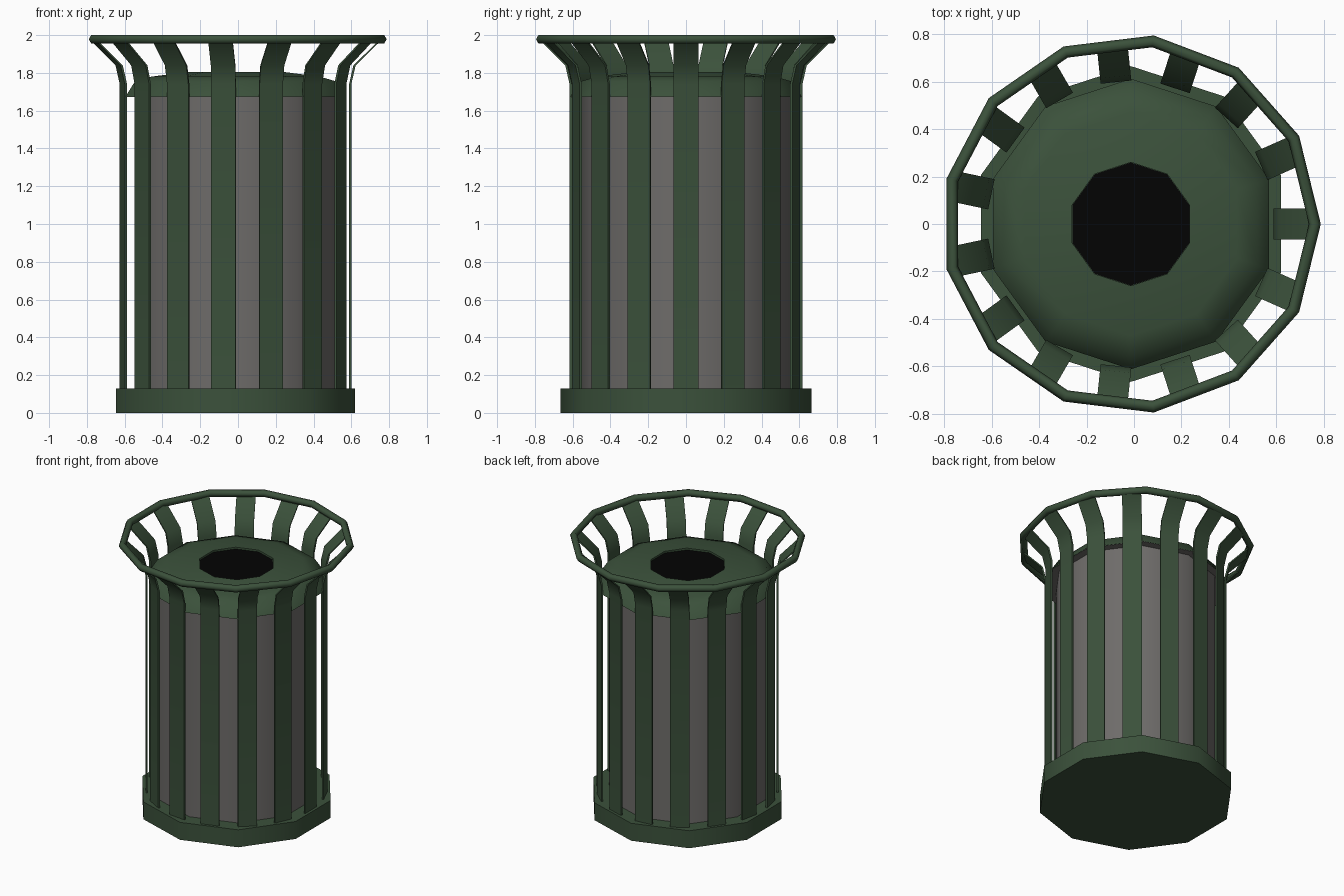
import bpy, bmesh, math
from math import sin, cos, pi

if "Cube" in bpy.data.objects:
    bpy.data.objects.remove(bpy.data.objects["Cube"])

CX = -0.013  # shared axis of all round parts


def material(name, col):
    m = bpy.data.materials.new(name)
    m.diffuse_color = (*col, 1)
    m.use_nodes = True
    m.node_tree.nodes["Principled BSDF"].inputs["Base Color"].default_value = m.diffuse_color
    return m


GREEN = material("dark green paint", (0.044, 0.083, 0.044))
GREY = material("warm grey metal", (0.155, 0.148, 0.142))
BLACK = material("black opening", (0.001, 0.001, 0.001))


def finish(name, bm, mat, angle=40):
    bmesh.ops.recalc_face_normals(bm, faces=bm.faces)
    me = bpy.data.meshes.new(name)
    bm.to_mesh(me)
    bm.free()
    me.materials.append(mat)
    ob = bpy.data.objects.new(name, me)
    ob.location.x = CX
    bpy.context.collection.objects.link(ob)
    bpy.ops.object.select_all(action='DESELECT')
    bpy.context.view_layer.objects.active = ob
    ob.select_set(True)
    bpy.ops.object.shade_smooth_by_angle(angle=math.radians(angle))
    return ob


def lathe(name, profile, mat, n=10, start=pi / 2, closed=False, angle=40):
    """Revolve (radius, z) points; open profiles are capped at both ends."""
    bm = bmesh.new()
    rings = [[bm.verts.new((r * cos(start + 2 * pi * i / n),
                            r * sin(start + 2 * pi * i / n), z))
              for i in range(n)] for r, z in profile]
    pairs = list(zip(rings, rings[1:]))
    if closed:
        pairs.append((rings[-1], rings[0]))
    else:
        bm.faces.new(rings[0])
        bm.faces.new(rings[-1])
    for a, b in pairs:
        for i in range(n):
            j = (i + 1) % n
            bm.faces.new((a[i], a[j], b[j], b[i]))
    return finish(name, bm, mat, angle)


# ten-sided body: base, bin with a flange under the lid, recessed opening
lathe("base", [(0.665, 0), (0.665, 0.13)], GREEN)
lathe("inner_bin", [(0.555, 0.12), (0.555, 1.673), (0.61, 1.673), (0.61, 1.676)], GREY)
lathe("lid", [(0.612, 1.675), (0.56, 1.755), (0.47, 1.78), (0.26, 1.806),
              (0.26, 1.79)], GREEN, angle=65)
lathe("lid_opening", [(0.259, 1.785), (0.259, 1.793)], BLACK)

# thirteen-sided top hoop with hexagonal tube section
tube = [(0.775 + 0.025 * cos(k * pi / 3), 1.978 + 0.025 * sin(k * pi / 3))
        for k in range(6)]
lathe("top_hoop", tube, GREEN, n=13, start=0, closed=True, angle=70)

# fifteen flared slats
SLATS, W, T = 15, 0.065, 0.012
path = [(0.601, 0.06), (0.601, 1.74), (0.624, 1.84), (0.757, 1.97)]
for k in range(SLATS):
    a = 2 * pi * k / SLATS
    bm = bmesh.new()
    rows = []
    for r, z in path:
        rows.append([bm.verts.new(((r + dr) * cos(a) - y * sin(a),
                                   (r + dr) * sin(a) + y * cos(a), z))
                     for dr, y in ((0, -W), (T, -W), (T, W), (0, W))])
    for p, q in zip(rows, rows[1:]):
        for i in range(4):
            j = (i + 1) % 4
            bm.faces.new((p[i], p[j], q[j], q[i]))
    bm.faces.new(rows[0])
    bm.faces.new(rows[-1])
    finish(f"slat_{k + 1}", bm, GREEN)
